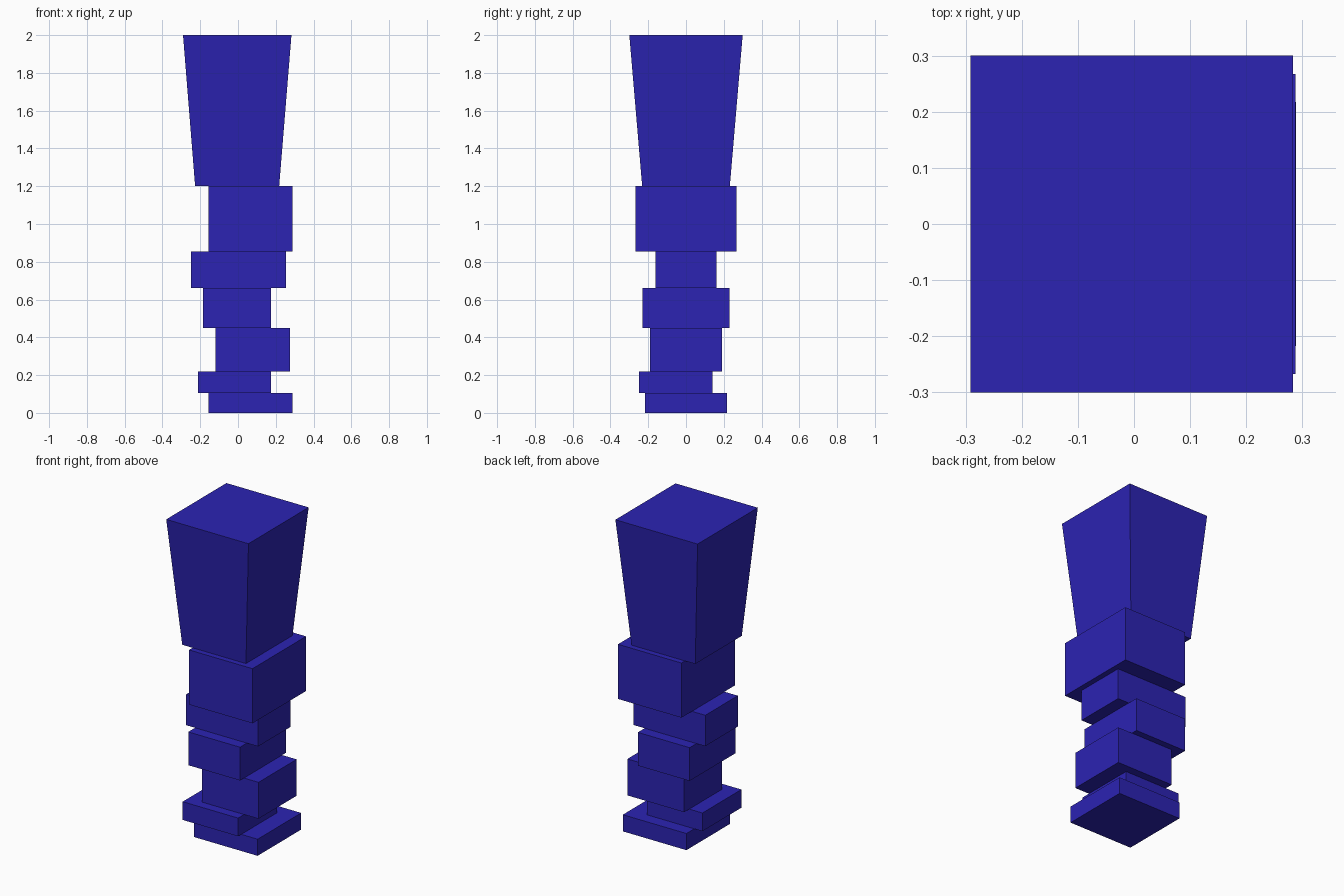
import bpy, bmesh

if "Cube" in bpy.data.objects:
    bpy.data.objects.remove(bpy.data.objects["Cube"])

# Shared blue material
blue = bpy.data.materials.new("blue")
blue.diffuse_color = (0.025, 0.017, 0.45, 1)
blue.use_nodes = True
blue.node_tree.nodes["Principled BSDF"].inputs["Base Color"].default_value = blue.diffuse_color


def block(name, z0, z1, bottom, top=None):
    """Box from z0 to z1; bottom and top are (x0, x1, y0, y1)."""
    bm = bmesh.new()
    rings = []
    for z, (x0, x1, y0, y1) in ((z0, bottom), (z1, top or bottom)):
        rings.append([bm.verts.new((x, y, z)) for x, y in
                      ((x0, y0), (x1, y0), (x1, y1), (x0, y1))])
    low, high = rings
    bm.faces.new(low[::-1])
    bm.faces.new(high)
    for i in range(4):
        j = (i + 1) % 4
        bm.faces.new((low[i], low[j], high[j], high[i]))
    mesh = bpy.data.meshes.new(name)
    bm.to_mesh(mesh)
    bm.free()
    mesh.materials.append(blue)
    bpy.context.collection.objects.link(bpy.data.objects.new(name, mesh))


# Stack of offset slabs, from the ground up
block("base_slab", 0.0, 0.105, (-0.155, 0.289, -0.217, 0.217))
block("second_slab", 0.105, 0.22, (-0.212, 0.175, -0.249, 0.139))
block("third_slab", 0.22, 0.45, (-0.12, 0.276, -0.19, 0.19))
block("fourth_slab", 0.45, 0.66, (-0.186, 0.175, -0.23, 0.23))
block("fifth_slab", 0.66, 0.855, (-0.248, 0.254, -0.162, 0.162))
block("sixth_slab", 0.855, 1.2, (-0.155, 0.288, -0.267, 0.267))

# Tapered top, wider at the upper end
block("flared_top", 1.2, 2.0, (-0.227, 0.218, -0.232, 0.232),
      (-0.291, 0.283, -0.3, 0.3))
